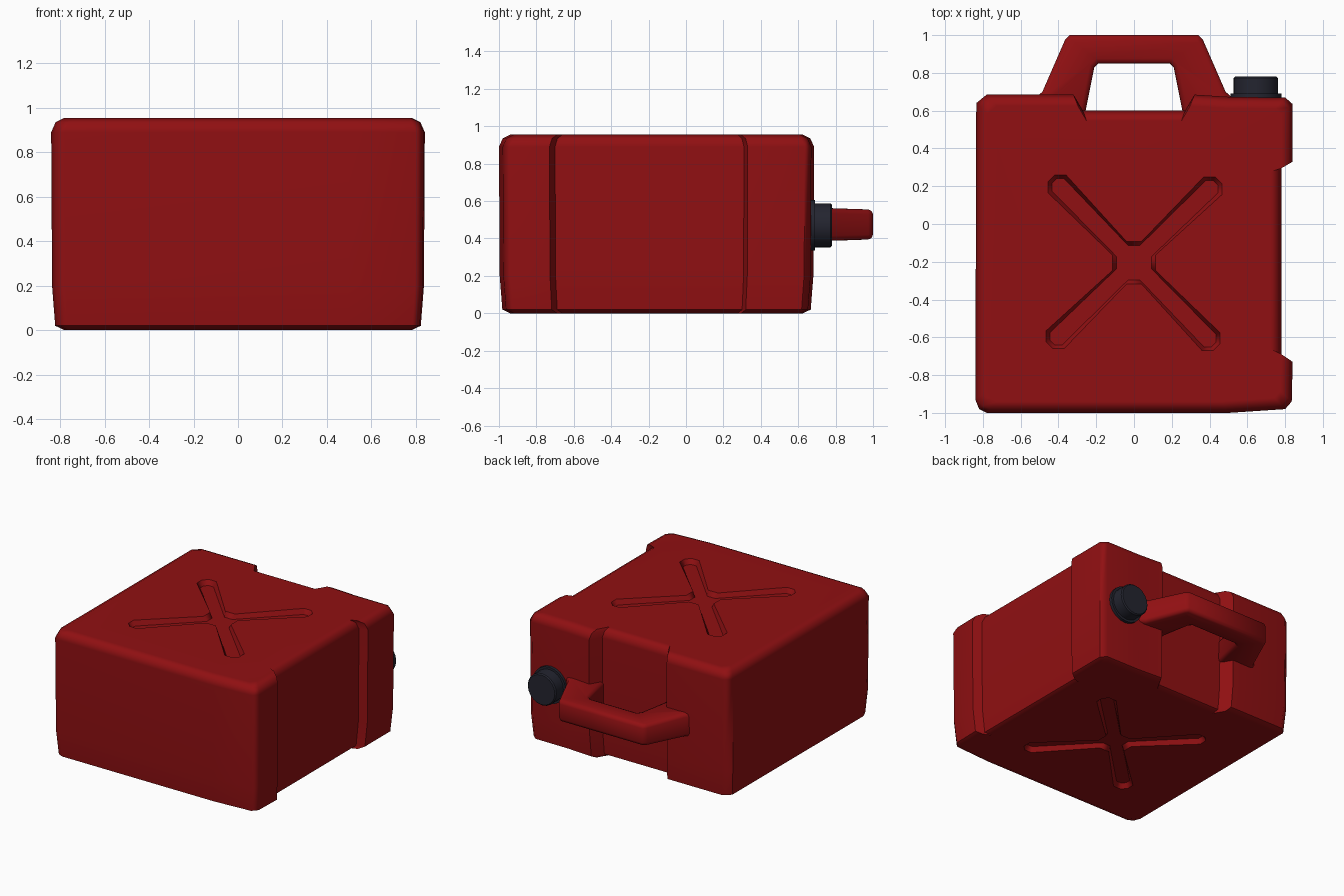
import bpy, bmesh, math
from mathutils import Vector

if "Cube" in bpy.data.objects:
    bpy.data.objects.remove(bpy.data.objects["Cube"])


def material(name, rgb):
    m = bpy.data.materials.new(name)
    m.diffuse_color = (*rgb, 1)
    m.use_nodes = True
    m.node_tree.nodes["Principled BSDF"].inputs["Base Color"].default_value = m.diffuse_color
    return m


RED = material("fuel red", (0.28, 0.005, 0.006))
DARK = material("cap charcoal", (0.017, 0.018, 0.029))


def loft(name, rings, mat):
    """Skin a stack of equal-length closed rings and cap both ends."""
    bm = bmesh.new()
    rows = [[bm.verts.new(p) for p in ring] for ring in rings]
    n = len(rows[0])
    for a, b in zip(rows, rows[1:]):
        for i in range(n):
            j = (i + 1) % n
            bm.faces.new((a[i], a[j], b[j], b[i]))
    bm.faces.new(rows[0][::-1])
    bm.faces.new(rows[-1])
    bmesh.ops.recalc_face_normals(bm, faces=bm.faces)
    me = bpy.data.meshes.new(name)
    bm.to_mesh(me)
    bm.free()
    ob = bpy.data.objects.new(name, me)
    me.materials.append(mat)
    bpy.context.collection.objects.link(ob)
    return ob


def smooth(ob, angle):
    bpy.ops.object.select_all(action='DESELECT')
    ob.select_set(True)
    bpy.context.view_layer.objects.active = ob
    bpy.ops.object.shade_smooth_by_angle(angle=math.radians(angle))


def apply_modifiers(ob):
    bpy.context.view_layer.update()
    dg = bpy.context.evaluated_depsgraph_get()
    me = bpy.data.meshes.new_from_object(ob.evaluated_get(dg))
    ob.modifiers.clear()
    ob.data = me


# Can body: plan outline with side recess and rear handle notch
outline = [(-0.78, -1), (0.5, -1), (0.80, -0.98), (0.835, -0.94),
           (0.84, -0.73), (0.78, -0.70), (0.78, 0.31), (0.84, 0.33),
           (0.84, 0.635), (0.80, 0.67), (0.52, 0.672), (0.32, 0.685),
           (0.27, 0.60), (-0.27, 0.60), (-0.32, 0.685),
           (-0.78, 0.685), (-0.835, 0.64), (-0.84, -0.93), (-0.82, -0.98)]
MID = -0.16
layers = [(0, 0.06), (0.02, 0.018), (0.2, 0.004), (0.89, 0), (0.935, 0.02), (0.955, 0.06)]


def body_ring(z, inset):
    s = 1 - inset / 0.84
    return [(x * s, MID + (y - MID) * s, z) for x, y in outline]


body = loft("can_body", [body_ring(z, d) for z, d in layers], RED)

# Pressed cross grooves in the top and bottom panels
arm = [(0.04, 0.113), (0.37, 0.455), (0.43, 0.455),
       (0.465, 0.42), (0.465, 0.36), (0.113, 0.04)]
arm_floor = [(0.032, 0.092), (0.38, 0.435), (0.42, 0.435),
             (0.445, 0.41), (0.445, 0.37), (0.092, 0.032)]


def cross(points, z):
    ring = []
    for k in range(4):
        c, s = round(math.cos(-k * math.pi / 2)), round(math.sin(-k * math.pi / 2))
        ring += [(x * c - y * s, -0.205 + x * s + y * c, z) for x, y in points]
    return ring


for name, surface, sign in (("top", 0.955, 1), ("bottom", 0, -1)):
    cutter = loft(name + "_groove_cutter",
                  [cross(arm, surface + 0.05 * sign), cross(arm, surface),
                   cross(arm_floor, surface - 0.035 * sign)], RED)
    cutter.hide_render = True
    mod = body.modifiers.new(name + "_groove", 'BOOLEAN')
    mod.operation = 'DIFFERENCE'
    mod.solver = 'EXACT'
    mod.object = cutter
    apply_modifiers(body)
    bpy.data.objects.remove(cutter)
smooth(body, 48)
wn = body.modifiers.new("even_shading", 'WEIGHTED_NORMAL')
wn.keep_sharp = True

# Carry handle: U-shaped bar, slightly thinner at the grip, chamfered edges
half = [(0.26, 0.58), (0.21, 0.83), (0.19, 0.85)]
outer = [(0.34, 1.0), (0.365, 0.975), (0.485, 0.70), (0.53, 0.66), (0.53, 0.58)]


def handle_ring(side):
    right = half[::-1] + []
    loop = [(-x, y) for x, y in half] + right
    loop += [(x, y) for x, y in outer[::-1]] + [(-x, y) for x, y in outer]
    return [(x, y, 0.475 + side * (0.088 - 0.03 * max(0, y - 0.72))) for x, y in loop]


handle = loft("carry_handle", [handle_ring(-1), handle_ring(1)], RED)
bev = handle.modifiers.new("soft_edges", 'BEVEL')
bev.width = 0.026
bev.segments = 2
bev.limit_method = 'ANGLE'
bev.angle_limit = math.radians(60)
apply_modifiers(handle)
smooth(handle, 48)


# Filler collar and screw cap, turned about the y axis
def disc(r, y, n=20):
    return [(0.645 + r * math.cos(2 * math.pi * i / n), y,
             0.47 + r * math.sin(2 * math.pi * i / n)) for i in range(n)]


collar = loft("filler_collar", [disc(0.135, 0.64), disc(0.135, 0.69)], DARK)
cap = loft("screw_cap", [disc(0.118, 0.68), disc(0.118, 0.772), disc(0.11, 0.78)], DARK)
for part in (collar, cap):
    smooth(part, 35)
